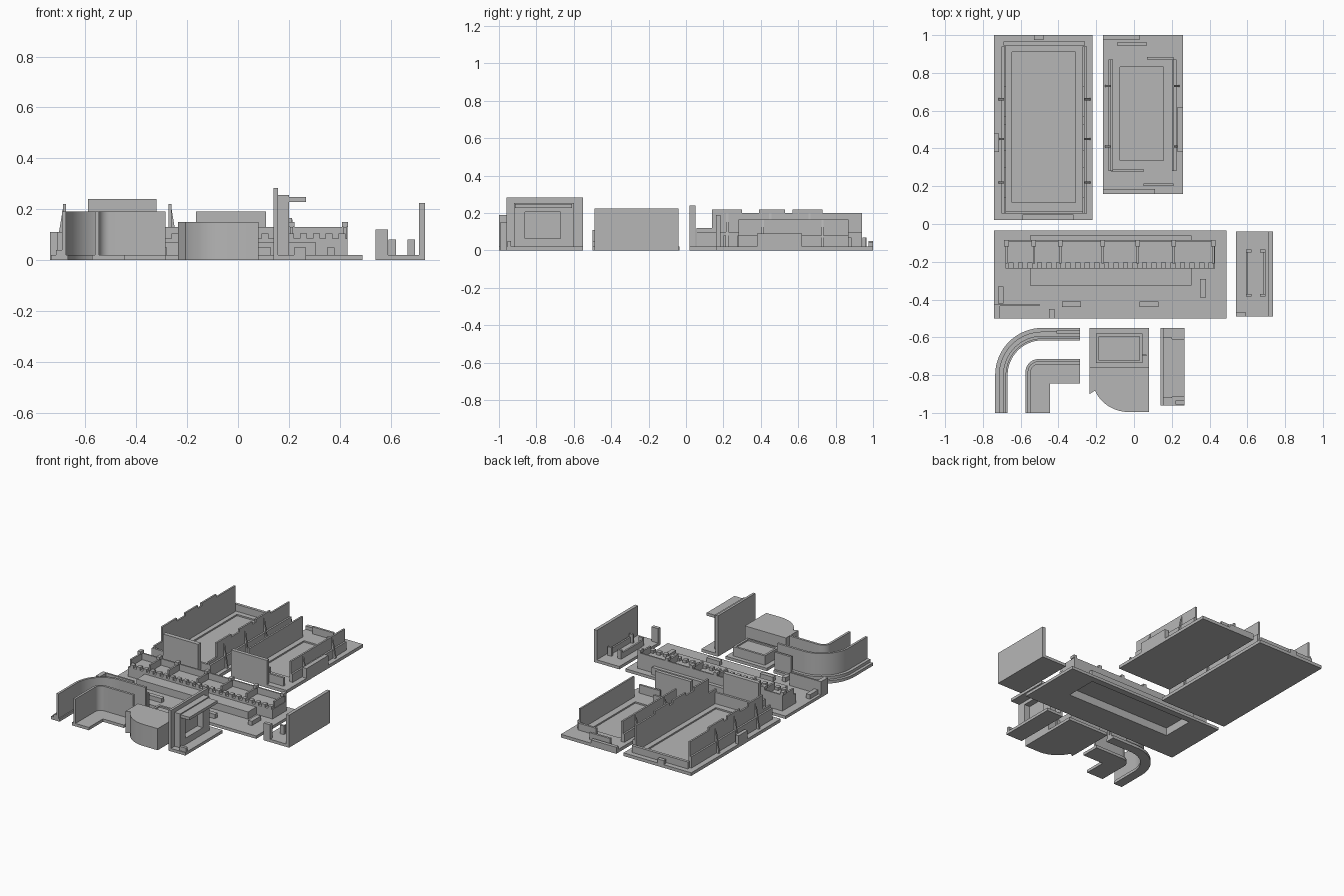
import bpy, bmesh, math

grey = bpy.data.materials.new("plain grey")
grey.diffuse_color = (0.47, 0.47, 0.47, 1)


def prism(bm, pts, z0, z1):
    """Extrude a closed outline from z0 to z1."""
    face = bm.faces.new([bm.verts.new((x, y, z0)) for x, y in pts])
    top = bmesh.ops.extrude_face_region(bm, geom=[face])["geom"]
    for v in top:
        if isinstance(v, bmesh.types.BMVert):
            v.co.z = z1


def box(bm, x0, x1, y0, y1, z0, z1):
    prism(bm, [(x0, y0), (x1, y0), (x1, y1), (x0, y1)], z0, z1)


def frame(bm, outer, inner, z0, z1):
    """Rectangular ring; outer and inner are (x0, x1, y0, y1)."""
    a, b, c, d = outer
    e, f, g, h = inner
    box(bm, a, e, c, d, z0, z1)
    box(bm, f, b, c, d, z0, z1)
    box(bm, e, f, c, g, z0, z1)
    box(bm, e, f, h, d, z0, z1)


def fin(bm, x, dx, y, z0, z1):
    """Triangular gusset leaning against a wall at x."""
    for s in (0,):
        ring = [[bm.verts.new(p) for p in ((x, yy, z0), (x + dx, yy, z0), (x, yy, z1))]
                for yy in (y - 0.006, y + 0.006)]
        bm.faces.new(ring[0])
        bm.faces.new(ring[1][::-1])
        for i in range(3):
            j = (i + 1) % 3
            bm.faces.new((ring[0][i], ring[1][i], ring[1][j], ring[0][j]))


def finish(name, bm, smooth=False):
    bmesh.ops.recalc_face_normals(bm, faces=bm.faces)
    me = bpy.data.meshes.new(name)
    bm.to_mesh(me)
    bm.free()
    me.materials.append(grey)
    ob = bpy.data.objects.new(name, me)
    bpy.context.collection.objects.link(ob)
    if smooth:
        bpy.ops.object.select_all(action='DESELECT')
        ob.select_set(True)
        bpy.context.view_layer.objects.active = ob
        bpy.ops.object.shade_smooth_by_angle(angle=math.radians(35))


def arc(cx, cy, r, a0, a1, n=16):
    return [(cx + r * math.cos(math.radians(a0 + (a1 - a0) * i / n)),
             cy + r * math.sin(math.radians(a0 + (a1 - a0) * i / n))) for i in range(n + 1)]


# Large tray: floor with shallow recess, side walls, end walls
bm = bmesh.new()
box(bm, -0.74, -0.22, 0.02, 1.0, 0, 0.012)
frame(bm, (-0.74, -0.22, 0.02, 1.0), (-0.645, -0.31, 0.115, 0.91), 0.012, 0.022)
for x, s in ((-0.683, -1), (-0.267, 1)):
    box(bm, x - 0.006, x + 0.006, 0.14, 0.94, 0.02, 0.2)
    box(bm, x - 0.006, x + 0.006, 0.055, 0.14, 0.02, 0.12)
    for y0, y1 in ((0.14, 0.30), (0.39, 0.53), (0.57, 0.73)):
        box(bm, x - 0.006, x + 0.006, y0, y1, 0.2, 0.22)
    for y in (0.22, 0.45, 0.66):
        fin(bm, x + 0.006 * s, 0.03 * s, y, 0.02, 0.2)
    box(bm, *sorted((x, x + 0.018 * s)), 0.055, 0.94, 0.02, 0.1)
box(bm, -0.69, -0.26, 0.055, 0.07, 0.02, 0.1)
box(bm, -0.59, -0.32, 0.02, 0.05, 0.02, 0.24)
box(bm, -0.69, -0.26, 0.945, 0.965, 0.02, 0.07)
box(bm, -0.74, -0.715, 0.38, 0.48, 0.02, 0.08)
box(bm, -0.53, -0.48, 0.975, 1.0, 0.02, 0.05)
finish("large_tray", bm)

# Small tray
bm = bmesh.new()
box(bm, -0.165, 0.26, 0.16, 1.0, 0, 0.012)
frame(bm, (-0.165, 0.26, 0.16, 1.0), (-0.075, 0.155, 0.335, 0.83), 0.012, 0.022)
for x, s in ((-0.118, -1), (0.206, 1)):
    box(bm, x - 0.006, x + 0.006, 0.28, 0.87, 0.02, 0.165)
    box(bm, *sorted((x, x + 0.018 * s)), 0.28, 0.87, 0.02, 0.08)
    for y in (0.41, 0.73):
        fin(bm, x + 0.006 * s, 0.03 * s, y, 0.02, 0.165)
box(bm, -0.165, 0.11, 0.16, 0.185, 0.02, 0.19)
box(bm, -0.12, 0.05, 0.275, 0.29, 0.02, 0.08)
box(bm, 0.05, 0.21, 0.2, 0.215, 0.02, 0.08)
box(bm, -0.09, 0.07, 0.945, 0.96, 0.02, 0.07)
box(bm, 0.07, 0.21, 0.87, 0.885, 0.02, 0.07)
box(bm, -0.165, 0.03, 0.975, 1.0, 0.02, 0.045)
box(bm, 0.23, 0.26, 0.38, 0.62, 0.02, 0.09)
finish("small_tray", bm)

# Long base, hollow underneath, with its raised block
bm = bmesh.new()
hollow = (-0.53, 0.285, -0.305, -0.08)
frame(bm, (-0.74, 0.49, -0.5, -0.035), hollow, 0, 0.02)
frame(bm, (-0.55, 0.305, -0.325, -0.06), hollow, 0.02, 0.07)
box(bm, -0.53, 0.285, -0.305, -0.08, 0.055, 0.07)
finish("long_base", bm)

# Compartment row: floor, back wall, dividers and teeth
bm = bmesh.new()
box(bm, -0.68, -0.55, -0.235, -0.085, 0.02, 0.085)
box(bm, 0.305, 0.43, -0.235, -0.085, 0.02, 0.085)
box(bm, -0.55, 0.305, -0.235, -0.085, 0.07, 0.085)
box(bm, -0.68, 0.43, -0.095, -0.085, 0.085, 0.13)
for x in (-0.675, -0.53, -0.39, -0.165, 0.02, 0.21, 0.42):
    box(bm, x - 0.006, x + 0.006, -0.21, -0.095, 0.085, 0.13)
    box(bm, x - 0.012, x + 0.012, -0.12, -0.085, 0.13, 0.15)
for i in range(22):
    x = -0.665 + i * 0.0505
    box(bm, x, x + 0.027, -0.235, -0.205, 0.085, 0.105)
finish("compartment_row", bm)

# Small blocks and corner wall on the long base
bm = bmesh.new()
for x0, x1, y0, y1 in ((-0.72, -0.69, -0.42, -0.33), (0.35, 0.38, -0.39, -0.29),
                       (-0.38, -0.28, -0.44, -0.41), (0.03, 0.13, -0.44, -0.41),
                       (-0.45, -0.42, -0.5, -0.45)):
    box(bm, x0, x1, y0, y1, 0.02, 0.05)
box(bm, -0.74, -0.5, -0.435, -0.423, 0.02, 0.11)
box(bm, -0.74, -0.71, -0.5, -0.435, 0.02, 0.11)
finish("base_blocks", bm)

# Side panel with a low clip channel
bm = bmesh.new()
box(bm, 0.54, 0.735, -0.49, -0.04, 0, 0.02)
box(bm, 0.712, 0.735, -0.49, -0.04, 0.02, 0.225)
box(bm, 0.54, 0.59, -0.49, -0.465, 0.02, 0.12)
for x0, x1 in ((0.592, 0.604), (0.685, 0.697)):
    box(bm, x0, x1, -0.385, -0.135, 0.02, 0.06)
    for y in (-0.385, -0.15):
        box(bm, *((x0, x0 + 0.03) if x0 < 0.65 else (x1 - 0.03, x1)), y, y + 0.015, 0.02, 0.08)
finish("side_panel", bm)


# Curved outer wall on its flange
def sweep(o):
    return [(-0.735 + o, -1.0)] + arc(-0.485, -0.8, 0.25 - o, 180, 90) + [(-0.285, -0.55 - o)]


bm = bmesh.new()
prism(bm, sweep(0) + sweep(0.066)[::-1], 0, 0.02)
prism(bm, sweep(0.042) + sweep(0.058)[::-1], 0.02, 0.19)
prism(bm, sweep(0.02) + sweep(0.042)[::-1], 0.02, 0.04)
box(bm, -0.41, -0.285, -0.58, -0.565, 0.02, 0.14)
finish("curved_outer_wall", bm, True)


# Inner corner wall on an angled plate
def corner(o):
    return [(-0.575 + o, -1.0)] + arc(-0.505, -0.785, 0.07 - o, 180, 90, 10) + [(-0.285, -0.715 - o)]


bm = bmesh.new()
prism(bm, corner(0) + [(-0.285, -0.845), (-0.445, -0.845), (-0.445, -1.0)], 0, 0.02)
prism(bm, corner(0.012) + corner(0.028)[::-1], 0.02, 0.19)
finish("corner_wall", bm, True)

# Rounded housing: plate, front block, rear box
bm = bmesh.new()
front = [(-0.235, -0.9)] + arc(-0.03, -0.8, 0.195, 205, 270, 12) + [(0.08, -0.995)]
prism(bm, [(0.08, -0.55), (-0.235, -0.55)] + front, 0, 0.02)
prism(bm, [(0.08, -0.76), (-0.235, -0.76)] + front, 0.02, 0.15)
finish("rounded_housing", bm, True)
bm = bmesh.new()
frame(bm, (-0.2, 0.045, -0.735, -0.58), (-0.185, 0.03, -0.722, -0.595), 0.02, 0.085)
box(bm, -0.185, 0.03, -0.722, -0.595, 0.02, 0.075)
box(bm, 0.045, 0.065, -0.7, -0.69, 0.02, 0.07)
finish("housing_box", bm)

# Upright panel with raised window frame and top ledge
bm = bmesh.new()
box(bm, 0.14, 0.268, -0.96, -0.55, 0, 0.02)
box(bm, 0.14, 0.157, -0.96, -0.55, 0.02, 0.283)
for y0, y1 in ((-0.92, -0.86), (-0.67, -0.6)):
    box(bm, 0.157, 0.2, y0, y1, 0.02, 0.255)
for z0, z1 in ((0.02, 0.065), (0.205, 0.255)):
    box(bm, 0.157, 0.2, -0.86, -0.67, z0, z1)
box(bm, 0.2, 0.268, -0.915, -0.61, 0.228, 0.248)
box(bm, 0.22, 0.268, -0.955, -0.935, 0.02, 0.05)
finish("window_panel", bm)
